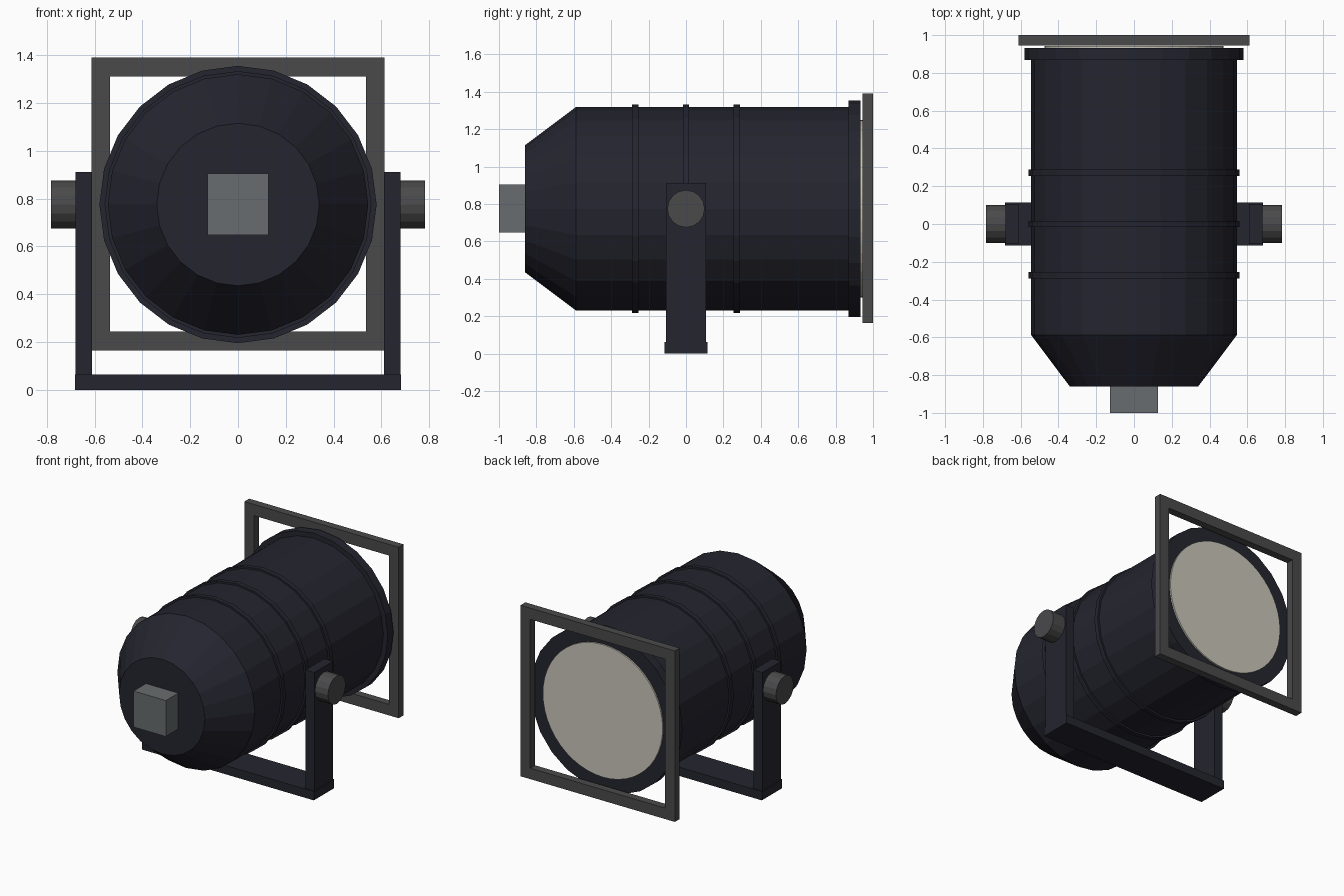
import bpy, bmesh, math
from mathutils import Matrix

default = bpy.data.objects.get("Cube")
if default:
    bpy.data.objects.remove(default, do_unlink=True)

AXIS_Z = 0.775  # height of the lamp's centre line


def material(name, rgb):
    m = bpy.data.materials.new(name)
    m.use_nodes = True
    m.diffuse_color = (*rgb, 1)
    bsdf = next(n for n in m.node_tree.nodes if n.type == 'BSDF_PRINCIPLED')
    bsdf.inputs["Base Color"].default_value = (*rgb, 1)
    return m


housing = material("dark navy housing", (0.018, 0.018, 0.029))
iron = material("dark grey metal", (0.068, 0.068, 0.071))
socket = material("mid grey socket", (0.138, 0.152, 0.156))
glass = material("warm white glass", (0.59, 0.57, 0.49))


def add(name, bm, mat):
    bmesh.ops.recalc_face_normals(bm, faces=bm.faces)
    me = bpy.data.meshes.new(name)
    bm.to_mesh(me)
    bm.free()
    me.materials.append(mat)
    ob = bpy.data.objects.new(name, me)
    bpy.context.collection.objects.link(ob)
    return ob


def box(name, x, y, z, mat):
    """Box spanning the (low, high) ranges x, y and z."""
    bm = bmesh.new()
    bmesh.ops.create_cube(bm, size=1)
    for v in bm.verts:
        v.co = [r[0] if c < 0 else r[1] for c, r in zip(v.co, (x, y, z))]
    return add(name, bm, mat)


def turned(name, profile, mat, sides=24):
    """Closed solid turned round the lamp axis from (y, radius) pairs."""
    bm = bmesh.new()
    rings = []
    for y, r in profile:
        angles = [2 * math.pi * i / sides for i in range(sides)]
        rings.append([bm.verts.new((r * math.cos(a), y, AXIS_Z + r * math.sin(a)))
                      for a in angles])
    for a, b in zip(rings, rings[1:]):
        for i in range(sides):
            j = (i + 1) % sides
            bm.faces.new((a[i], a[j], b[j], b[i]))
    bm.faces.new(rings[0])
    bm.faces.new(rings[-1])
    return add(name, bm, mat)


# Lamp can: tapered end, straight barrel, mouth rim
turned("lamp_can", [(-0.86, 0.34), (-0.587, 0.545), (0.88, 0.545)], housing)
turned("mouth_rim", [(0.868, 0.58), (0.932, 0.58)], housing)
for label, y in (("front", -0.272), ("middle", 0), ("rear", 0.272)):
    turned(label + "_band", [(y - 0.017, 0.558), (y + 0.017, 0.558)], housing)
turned("lens", [(0.925, 0.475), (0.943, 0.475)], glass, 48)

# Socket block on the tapered end
box("socket_block", (-0.128, 0.128), (-1, -0.855), (0.647, 0.905), socket)

# Square filter frame: four bars
FY = (0.945, 1.0)
for label, z in (("top", (1.31, 1.39)), ("bottom", (0.165, 0.243))):
    box("frame_" + label, (-0.612, 0.612), FY, z, iron)
for label, s in (("left", 1), ("right", -1)):
    box("frame_" + label, sorted((s * 0.535, s * 0.612)), FY, (0.243, 1.31), iron)

# Yoke: base bar, two arms and the clamp knobs
box("yoke_base", (-0.682, 0.682), (-0.115, 0.115), (0, 0.063), housing)
for label, s in (("left", 1), ("right", -1)):
    box("yoke_arm_" + label, sorted((s * 0.61, s * 0.68)), (-0.106, 0.106),
        (0.03, 0.912), housing)
    bm = bmesh.new()
    bmesh.ops.create_cone(bm, cap_ends=True, segments=16, radius1=0.1,
                          radius2=0.1, depth=0.115)
    bm.transform(Matrix.Translation((s * 0.7255, 0, AXIS_Z))
                 @ Matrix.Rotation(math.pi / 2, 4, 'Y'))
    add("clamp_knob_" + label, bm, iron)
